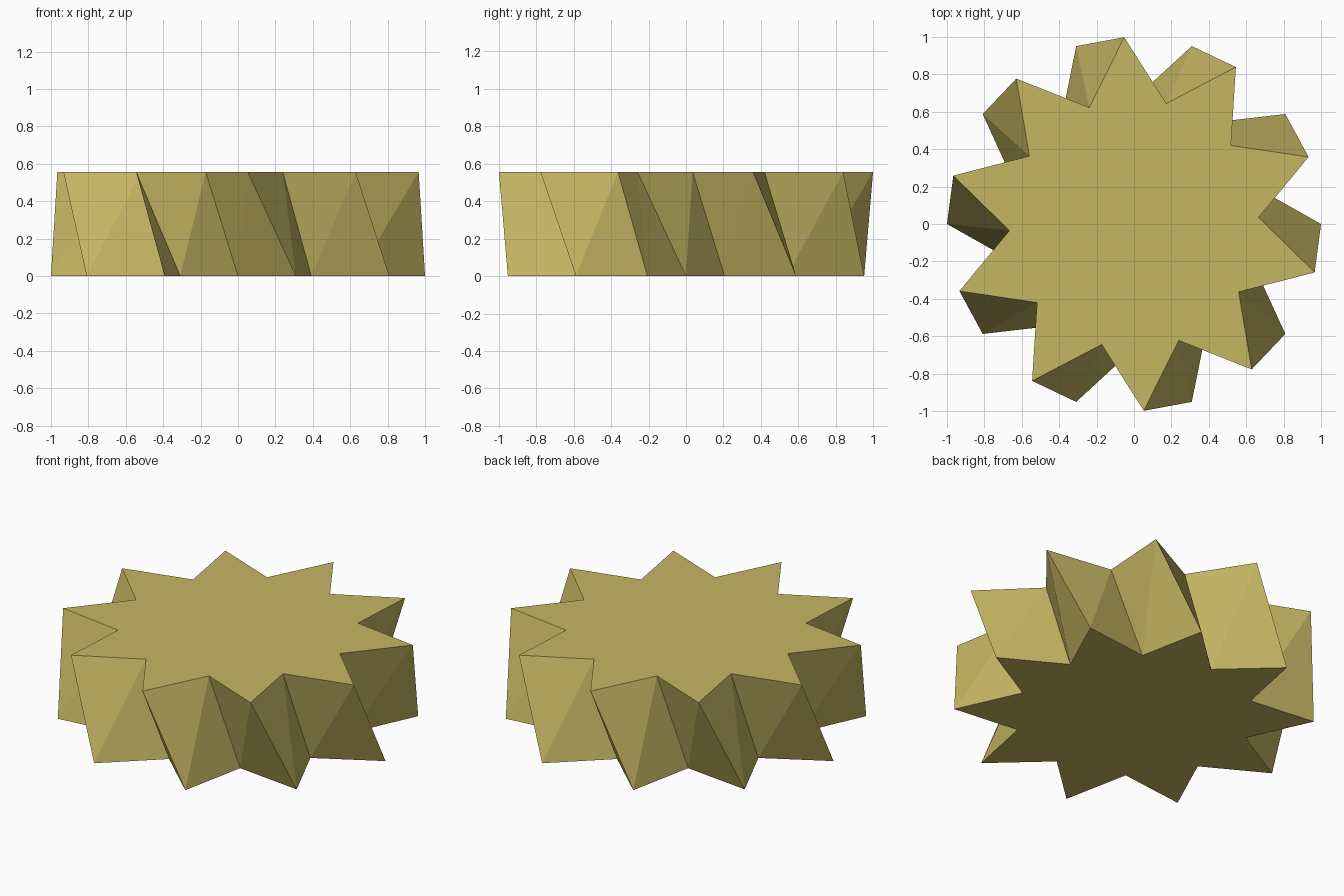
import bpy, bmesh, math

if "Cube" in bpy.data.objects:
    bpy.data.objects.remove(bpy.data.objects["Cube"])

POINTS, R_OUT, R_IN = 10, 1.0, 0.667
HEIGHT, TWIST = 0.556, math.radians(-15)

mat = bpy.data.materials.new("olive_gold")
mat.diffuse_color = (0.56, 0.47, 0.125, 1)
mat.use_nodes = True
mat.node_tree.nodes["Principled BSDF"].inputs["Base Color"].default_value = mat.diffuse_color


def star_ring(bm, z, turn):
    """Ring of alternating tip and notch vertices."""
    ring = []
    for i in range(2 * POINTS):
        r = R_IN if i % 2 else R_OUT
        a = math.pi * i / POINTS + turn
        ring.append(bm.verts.new((r * math.cos(a), r * math.sin(a), z)))
    return ring


# Star prism whose top is turned against its base
bm = bmesh.new()
low = star_ring(bm, 0, 0)
top = star_ring(bm, HEIGHT, TWIST)
bm.faces.new(low[::-1])
bm.faces.new(top)

# Twisted walls, each split along the same diagonal
n = len(low)
for i in range(n):
    j = (i + 1) % n
    bm.faces.new((low[i], low[j], top[j]))
    bm.faces.new((low[i], top[j], top[i]))

mesh = bpy.data.meshes.new("twisted_star")
bm.to_mesh(mesh)
bm.free()
mesh.materials.append(mat)
obj = bpy.data.objects.new("twisted_star", mesh)
bpy.context.collection.objects.link(obj)
